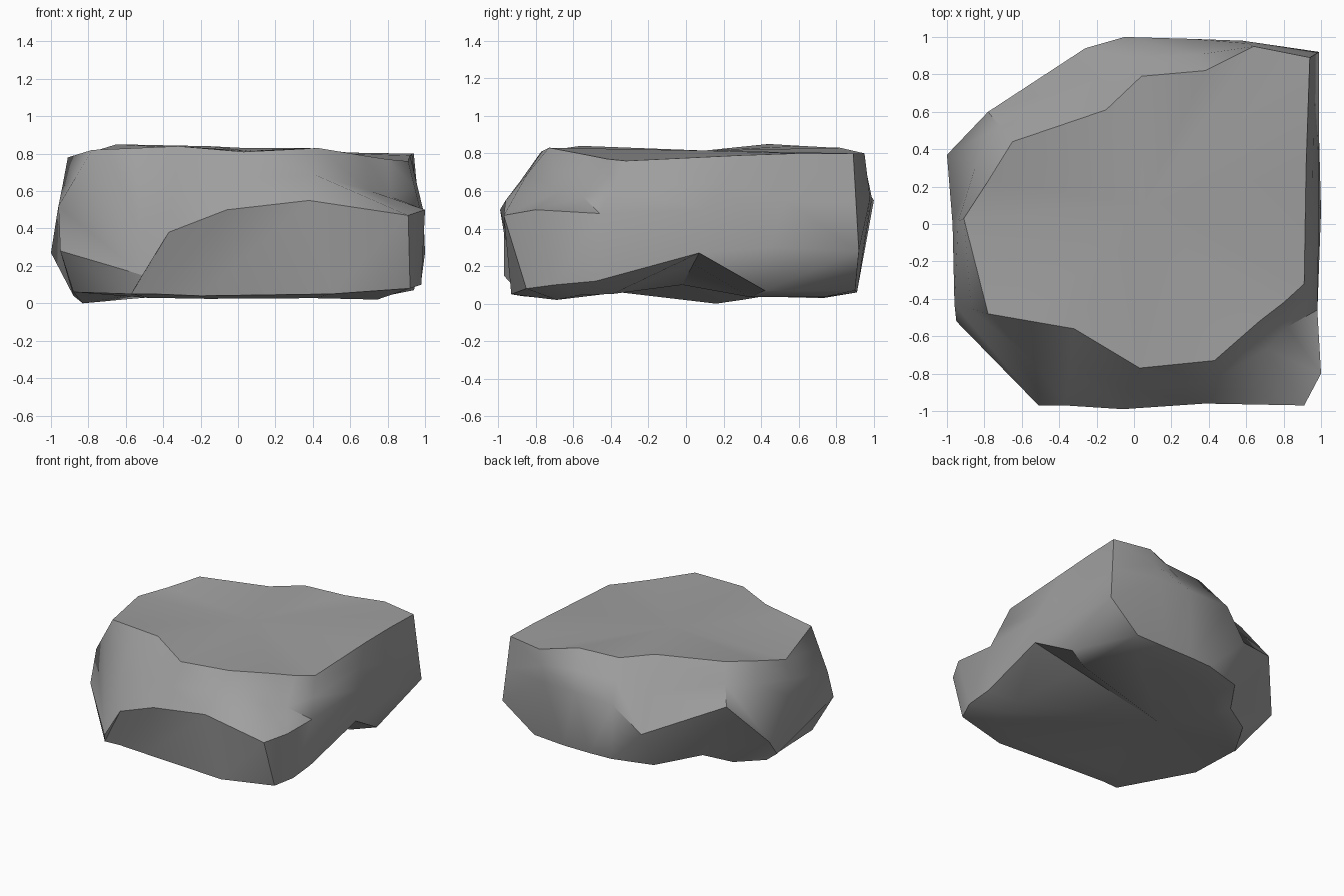
import bpy
import bmesh
import math
from mathutils import Vector

old_cube = bpy.data.objects.get("Cube")
if old_cube:
    bpy.data.objects.remove(old_cube, do_unlink=True)

# Contours of the boulder, anticlockwise from the -x side, in hundredths
TOP_RIM = [(-91, 3, 78), (-78, -48, 82), (-55, -52, 83), (-32, -56, 84), (3, -77, 81), (43, -73, 83),
           (67, -52, 79), (80, -42, 77), (91, -32, 76), (92, 30, 79), (93, 60, 80), (94, 89, 80),
           (64, 95, 80), (38, 82, 83), (4, 79, 83), (-15, 61, 84), (-65, 44, 85), (-78, 23, 81)]
WAIST = [(-97, 0, 46), (-96, -43, 52), (-51, -97, 15), (-37, -97, 38), (-6, -99, 50), (38, -96, 55),
         (91, -97, 47), (100, -80, 50), (98, -46, 48), (99, 10, 50), (99, 45, 30), (99, 92, 28),
         (58, 98, 56), (30, 99, 56), (-5, 100, 55), (-26, 94, 35), (-78, 60, 58), (-100, 37, 27)]
LOWER_RIM = [(-88, 10, 4), (-95, -52, 28), (-57, -88, 5), (-45, -87, 5), (-20, -87, 4), (50, -93, 5),
             (92, -85, 8), (98, -70, 10), (98, -48, 12), (100, 7, 27), (94, 42, 7), (72, 90, 7),
             (45, 91, 6), (22, 91, 6), (3, 90, 6), (-28, 81, 6), (-50, 50, 8), (-70, 40, 4)]


def to_points(contour):
    return [Vector(p) / 100 for p in contour]


def add_ring(bm, points):
    return [bm.verts.new(p) for p in points]


def bridge(bm, upper, lower, rising):
    """Join two rings with triangles; diagonals rise in the given columns."""
    count = len(upper)
    for i in range(count):
        j = (i + 1) % count
        if i in rising:
            bm.faces.new((upper[i], lower[i], upper[j]))
            bm.faces.new((lower[i], lower[j], upper[j]))
        else:
            bm.faces.new((upper[i], lower[i], lower[j]))
            bm.faces.new((upper[i], lower[j], upper[j]))


def cap(bm, ring, centre):
    """Close a ring with a fan around a centre point."""
    middle = bm.verts.new(centre)
    for i, vert in enumerate(ring):
        bm.faces.new((vert, ring[(i + 1) % len(ring)], middle))


def make_material(name, colour):
    material = bpy.data.materials.new(name)
    material.use_nodes = True
    material.diffuse_color = colour
    shader = material.node_tree.nodes["Principled BSDF"]
    shader.inputs["Base Color"].default_value = colour
    return material


top, waist, lower = map(to_points, (TOP_RIM, WAIST, LOWER_RIM))
count = len(top)

# Shoulder between top and waist, hollowed above the front corner shelf
shoulder = [a.lerp(b, 0.5) for a, b in zip(top, waist)]
shoulder[6] = Vector((0.71, -0.67, 0.6))
shoulder[7] = Vector((0.82, -0.55, 0.57))
shoulder[-1] = top[0].lerp(waist[-2], 0.5)

# Underside contour, drawn inward, with low feet and a groove on the right
groove_end = Vector((-0.25, -0.02, 0.1))
foot = [Vector((p.x * 0.81, p.y * 0.81, p.z * 0.35 + 0.01)) for p in lower]
foot[0] = Vector((-0.83, 0.16, 0))
foot[1] = Vector((-0.88, -0.35, 0.06))
foot[6].z = 0.02
foot[9] = lower[9].lerp(groove_end, 0.35)

# Build the boulder shell from stacked rings
bm = bmesh.new()
rings = [add_ring(bm, points) for points in (top, shoulder, waist, lower, foot)]
for level, (upper_ring, lower_ring) in enumerate(zip(rings, rings[1:])):
    bridge(bm, upper_ring, lower_ring, range(count - 1) if level >= 2 else ())
cap(bm, rings[0], (0.05, 0.1, 0.815))
cap(bm, rings[-1], groove_end)
bmesh.ops.recalc_face_normals(bm, faces=bm.faces)

mesh = bpy.data.meshes.new("boulder")
bm.to_mesh(mesh)
bm.free()
boulder = bpy.data.objects.new("boulder", mesh)
bpy.context.collection.objects.link(boulder)
mesh.materials.append(make_material("grey stone", (0.35, 0.35, 0.35, 1)))

# Smooth sides with crisp breaks
bpy.ops.object.select_all(action="DESELECT")
boulder.select_set(True)
bpy.context.view_layer.objects.active = boulder
bpy.ops.object.shade_smooth_by_angle(angle=math.radians(45))

# Keep the top rim, front ledge, back undercut and right notch sharp
rim = set(range(count))
ledge = {count * 2 + i for i in (2, 3, 4, 5, 6, 7, 8, 15, 16, 17)}
ledge.add(count * 3 + 1)
notch = {count * 3 + i for i in range(7, 11)}
for edge in mesh.edges:
    if any(line.issuperset(edge.vertices) for line in (rim, ledge, notch)):
        edge.use_edge_sharp = True
